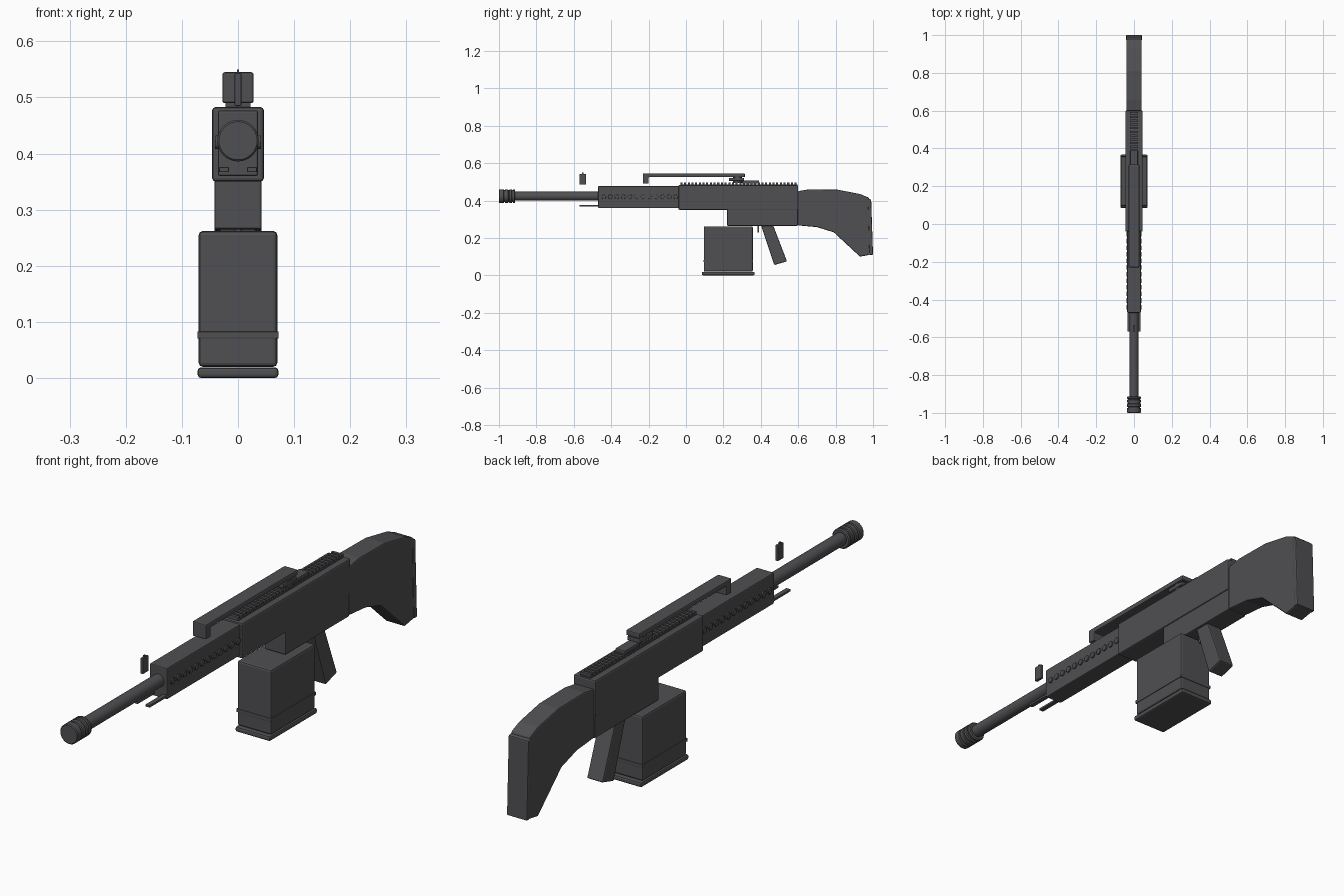
import bpy, bmesh, math
from mathutils import Matrix, Vector

old = bpy.data.objects.get("Cube")
if old:
    bpy.data.objects.remove(old, do_unlink=True)

metal = bpy.data.materials.new("dark gunmetal")
metal.use_nodes = True
tone = (0.08, 0.08, 0.086, 1)
metal.diffuse_color = tone
metal.node_tree.nodes["Principled BSDF"].inputs["Base Color"].default_value = tone


def finish(name, bm, bevel=0, smooth=False):
    bmesh.ops.recalc_face_normals(bm, faces=bm.faces)
    mesh = bpy.data.meshes.new(name)
    bm.to_mesh(mesh)
    bm.free()
    obj = bpy.data.objects.new(name, mesh)
    bpy.context.collection.objects.link(obj)
    mesh.materials.append(metal)
    if bevel:
        mod = obj.modifiers.new("edge bevel", "BEVEL")
        mod.width = bevel
        mod.segments = 2
        mod.limit_method = "ANGLE"
    if smooth:
        bpy.ops.object.select_all(action="DESELECT")
        obj.select_set(True)
        bpy.context.view_layer.objects.active = obj
        bpy.ops.object.shade_smooth_by_angle(angle=math.radians(35))
    return obj


def add_box(bm, xs, ys, zs):
    size = Vector((xs[1] - xs[0], ys[1] - ys[0], zs[1] - zs[0]))
    mid = Vector((sum(xs), sum(ys), sum(zs))) / 2
    bmesh.ops.create_cube(bm, size=1, matrix=Matrix.Translation(mid) @ Matrix.Diagonal(size).to_4x4())


def box(name, half, ys, zs, bevel=0.004):
    bm = bmesh.new()
    add_box(bm, (-half, half), ys, zs)
    return finish(name, bm, bevel)


def extrude_side(name, half, outline, bevel=0.004):
    """Side outline of (y, z) points made solid across x."""
    bm = bmesh.new()
    face = bm.faces.new([bm.verts.new((-half, y, z)) for y, z in outline])
    out = bmesh.ops.extrude_face_region(bm, geom=[face])
    moved = [v for v in out["geom"] if isinstance(v, bmesh.types.BMVert)]
    bmesh.ops.translate(bm, vec=(2 * half, 0, 0), verts=moved)
    return finish(name, bm, bevel)


def lathe(name, height, profile, axis="Y", y=0, sides=32):
    """Revolve (position, radius) pairs about an axis."""
    bm = bmesh.new()
    rings = []
    for pos, rad in profile:
        ring = []
        for i in range(sides):
            a = math.tau * i / sides
            c, s = rad * math.cos(a), rad * math.sin(a)
            ring.append(bm.verts.new((c, pos, height + s) if axis == "Y" else (c, y + s, pos)))
        rings.append(ring)
    for r, q in zip(rings, rings[1:]):
        for i in range(sides):
            j = (i + 1) % sides
            bm.faces.new((r[i], r[j], q[j], q[i]))
    bm.faces.new(rings[0])
    bm.faces.new(rings[-1])
    return finish(name, bm, 0, True)


# Barrel and ringed muzzle
AXIS = 0.423
lathe("barrel", AXIS, [(-0.93, 0.024), (-0.46, 0.024)])
muzzle = [(-1.0, 0.034), (-0.997, 0.037)]
for start in (-0.975, -0.952, -0.932):
    muzzle += [(start, 0.037), (start + 0.002, 0.032), (start + 0.006, 0.032), (start + 0.008, 0.037)]
muzzle += [(-0.917, 0.037), (-0.913, 0.033)]
lathe("muzzle_brake", AXIS, muzzle)

# Handguard with a row of round studs on each side
box("handguard", 0.036, (-0.47, -0.03), (0.36, 0.477))
bm = bmesh.new()
for side in (-1, 1):
    for i in range(12):
        place = Matrix.Translation((side * 0.037, -0.44 + i * 0.035, 0.42))
        bmesh.ops.create_cone(bm, cap_ends=True, segments=12, radius1=0.012, radius2=0.012,
                              depth=0.008, matrix=place @ Matrix.Rotation(math.pi / 2, 4, "Y"))
finish("handguard_studs", bm, 0.001, True)

# Folded rods below the barrel
bm = bmesh.new()
for x in (-0.025, 0.025):
    add_box(bm, (x - 0.009, x + 0.009), (-0.57, -0.44), (0.367, 0.376))
finish("folded_rods", bm, 0.002)

# Front sight
box("front_sight", 0.006, (-0.57, -0.535), (0.485, 0.543), 0.002)
box("front_sight_post", 0.002, (-0.557, -0.549), (0.54, 0.55), 0)

# Receiver
box("upper_receiver", 0.046, (-0.04, 0.6), (0.35, 0.483), 0.006)
box("lower_receiver", 0.042, (0.22, 0.598), (0.265, 0.355))

# Toothed top rail
bm = bmesh.new()
add_box(bm, (-0.022, 0.022), (-0.03, 0.595), (0.48, 0.487))
for i in range(32):
    y = -0.03 + i * 0.0197
    add_box(bm, (-0.022, 0.022), (y, y + 0.011), (0.486, 0.496))
finish("top_rail", bm)

# Top bar, hooked down at its front end
extrude_side("top_bar", 0.028, [(-0.23, 0.49), (-0.2, 0.49), (-0.2, 0.525),
                                (0.315, 0.525), (0.315, 0.545), (-0.23, 0.545)])
lathe("bar_pivot", 0, [(0.495, 0.025), (0.528, 0.025)], "Z", 0.275)
box("bar_mount", 0.027, (0.23, 0.31), (0.505, 0.521), 0.003)
box("rear_clamp", 0.02, (0.3, 0.39), (0.49, 0.507), 0.003)

# Magazine with strap and base plate
box("magazine", 0.07, (0.095, 0.357), (0.02, 0.262), 0.007)
box("magazine_strap", 0.0725, (0.093, 0.359), (0.07, 0.083), 0.002)
box("magazine_base", 0.072, (0.085, 0.367), (0.0, 0.019), 0.006)

# Trigger and slanted grip
box("trigger", 0.006, (0.381, 0.391), (0.228, 0.27), 0.002)
extrude_side("pistol_grip", 0.033, [(0.4, 0.27), (0.465, 0.27), (0.54, 0.075), (0.472, 0.055)], 0.005)

# Shoulder stock and butt pad
extrude_side("stock", 0.04, [(0.598, 0.45), (0.66, 0.46), (0.81, 0.458), (0.93, 0.435),
                             (0.978, 0.415), (0.985, 0.11), (0.93, 0.1), (0.79, 0.23),
                             (0.7, 0.258), (0.598, 0.267)], 0.005)
extrude_side("butt_pad", 0.042, [(0.972, 0.41), (0.99, 0.405), (1.0, 0.11), (0.98, 0.11)], 0.004)
